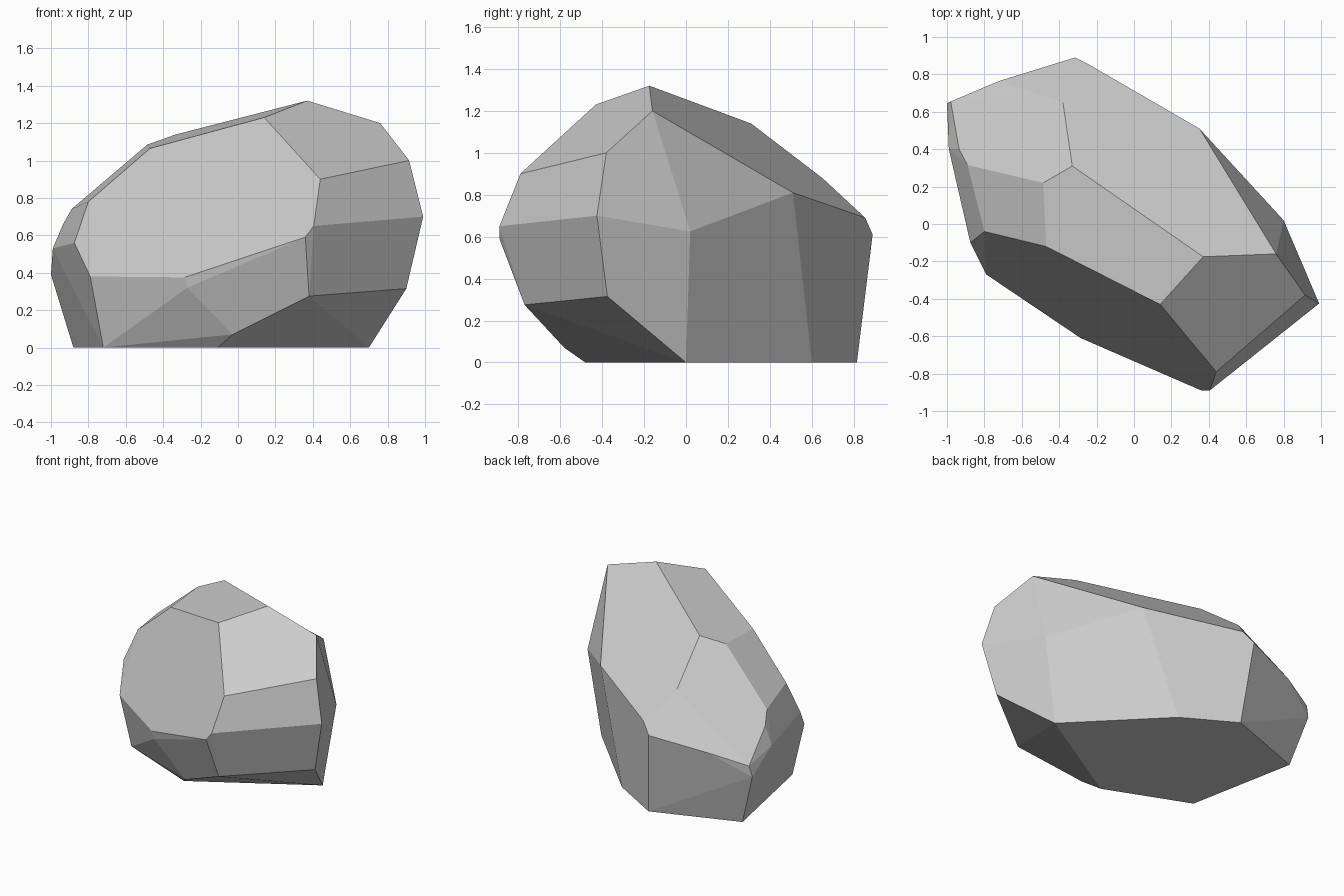
import bpy, bmesh
from math import radians

# Corners of the faceted boulder, ring by ring
base = [(0.70, 0, 0), (0.11, 0.60, 0), (-0.26, 0.815, 0),
        (-0.88, 0.59, 0), (-0.72, -0.23, 0), (-0.11, -0.48, 0)]
lower = [(-0.03, -0.58, 0.07), (0.38, -0.77, 0.275), (0.90, -0.375, 0.315),
         (-0.27, -0.605, 0.32), (-0.75, -0.275, 0.315), (-0.79, -0.27, 0.38),
         (-0.285, -0.61, 0.375), (-1.0, 0.645, 0.39)]
middle = [(0.36, -0.89, 0.59), (0.405, -0.89, 0.65), (0.99, -0.425, 0.70),
          (0.80, 0.02, 0.625), (0.35, 0.51, 0.81), (-0.245, 0.855, 0.69),
          (-0.315, 0.89, 0.61), (-0.72, 0.765, 0.54), (-0.98, 0.655, 0.47),
          (-0.99, 0.40, 0.53), (-0.875, -0.10, 0.56)]
upper = [(0.44, -0.79, 0.90), (0.915, -0.38, 1.0), (0.76, -0.16, 1.20),
         (-0.38, 0.65, 0.88), (-0.935, 0.40, 0.66), (-0.89, 0.315, 0.74),
         (-0.80, -0.04, 0.78)]
crown = [(0.37, -0.175, 1.32), (0.14, -0.43, 1.23), (-0.47, -0.12, 1.065),
         (-0.485, 0.22, 1.085), (-0.33, 0.31, 1.14)]

# Wrap the corners in a convex shell and merge near-flat facets
bm = bmesh.new()
for p in base + lower + middle + upper + crown:
    bm.verts.new(p)
bmesh.ops.convex_hull(bm, input=bm.verts[:])
loose = [v for v in bm.verts if not v.link_faces]
bmesh.ops.delete(bm, geom=loose, context='VERTS')
bmesh.ops.dissolve_limit(bm, angle_limit=radians(4), verts=bm.verts[:], edges=bm.edges[:])
bmesh.ops.recalc_face_normals(bm, faces=bm.faces[:])

mesh = bpy.data.meshes.new("boulder")
bm.to_mesh(mesh)
bm.free()
boulder = bpy.data.objects.new("boulder", mesh)
bpy.context.collection.objects.link(boulder)
